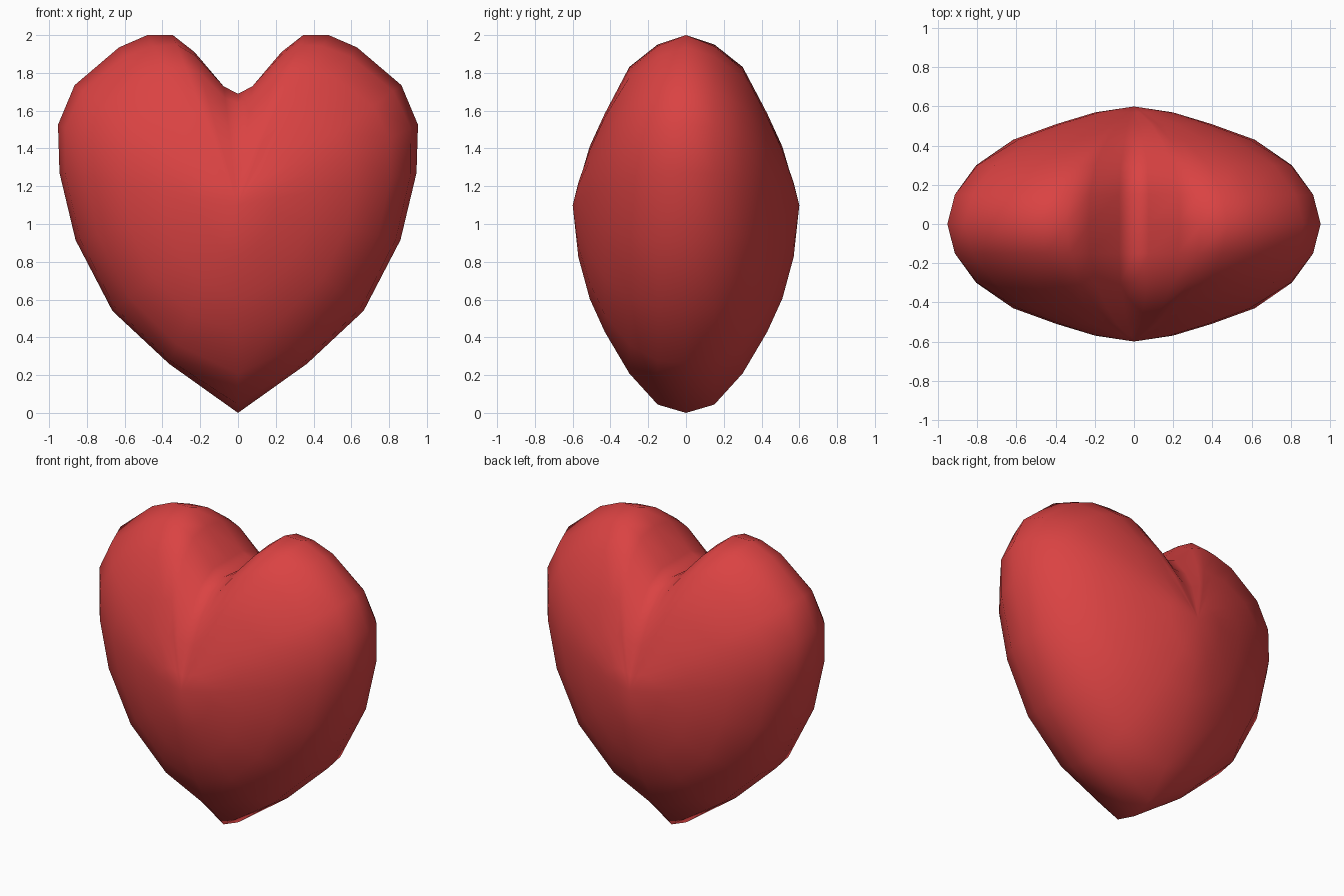
import bpy, bmesh

if "Cube" in bpy.data.objects:
    bpy.data.objects.remove(bpy.data.objects["Cube"])

CENTRE_Z = 1.1

# right half of the front outline, from the cleft round to the tip (x, z)
half = [(0, 1.67), (.075, 1.725), (.23, 1.91), (.345, 2.0), (.48, 2.0),
        (.63, 1.935), (.865, 1.735), (.953, 1.525), (.945, 1.27),
        (.86, .915), (.665, .54), (.365, .26), (0, 0)]

# slice depth, then outline scale at: cleft, lobe, side, lower side, tip
keys = [0, 3.5, 8, 11, 12]
slices = [(0.00, (1, 1, 1, 1, 1)),
          (0.15, (1.035, .93, .968, .98, .96)),
          (0.30, (.95, .79, .853, .88, .81)),
          (0.43, (.71, .51, .653, .69, .61)),
          (0.51, (.48, .31, .42, .49, .45)),
          (0.57, (.16, .11, .21, .26, .25))]


def scale_at(i, values):
    for k in range(len(keys) - 1):
        if i <= keys[k + 1]:
            t = (i - keys[k]) / (keys[k + 1] - keys[k])
            return values[k] + t * (values[k + 1] - values[k])


def ring(bm, y, values):
    pts = []
    for i, (x, z) in enumerate(half):
        s = scale_at(i, values)
        pts.append((x * s, y, CENTRE_Z + (z - CENTRE_Z) * s))
    pts += [(-x, yy, z) for x, yy, z in reversed(pts[1:-1])]
    return [bm.verts.new(p) for p in pts]


# heart body: slices from front to back, closed with a fan at each end
bm = bmesh.new()
stack = [(-y, v) for y, v in reversed(slices[1:])] + slices
rings = [ring(bm, y, v) for y, v in stack]
n = len(rings[0])
for a, b in zip(rings, rings[1:]):
    for i in range(n):
        j = (i + 1) % n
        bm.faces.new((a[i], a[j], b[j], b[i]))
for end, y in ((rings[0], -.6), (rings[-1], .6)):
    pole = bm.verts.new((0, y, CENTRE_Z))
    for i in range(n):
        bm.faces.new((end[i], end[(i + 1) % n], pole))
bmesh.ops.recalc_face_normals(bm, faces=bm.faces[:])
for f in bm.faces:
    f.smooth = True

mesh = bpy.data.meshes.new("heart")
bm.to_mesh(mesh)
bm.free()
heart = bpy.data.objects.new("heart", mesh)
bpy.context.collection.objects.link(heart)

# red surface
red = bpy.data.materials.new("red")
red.diffuse_color = (.7, .055, .055, 1)
red.use_nodes = True
red.node_tree.nodes["Principled BSDF"].inputs["Base Color"].default_value = red.diffuse_color
mesh.materials.append(red)
